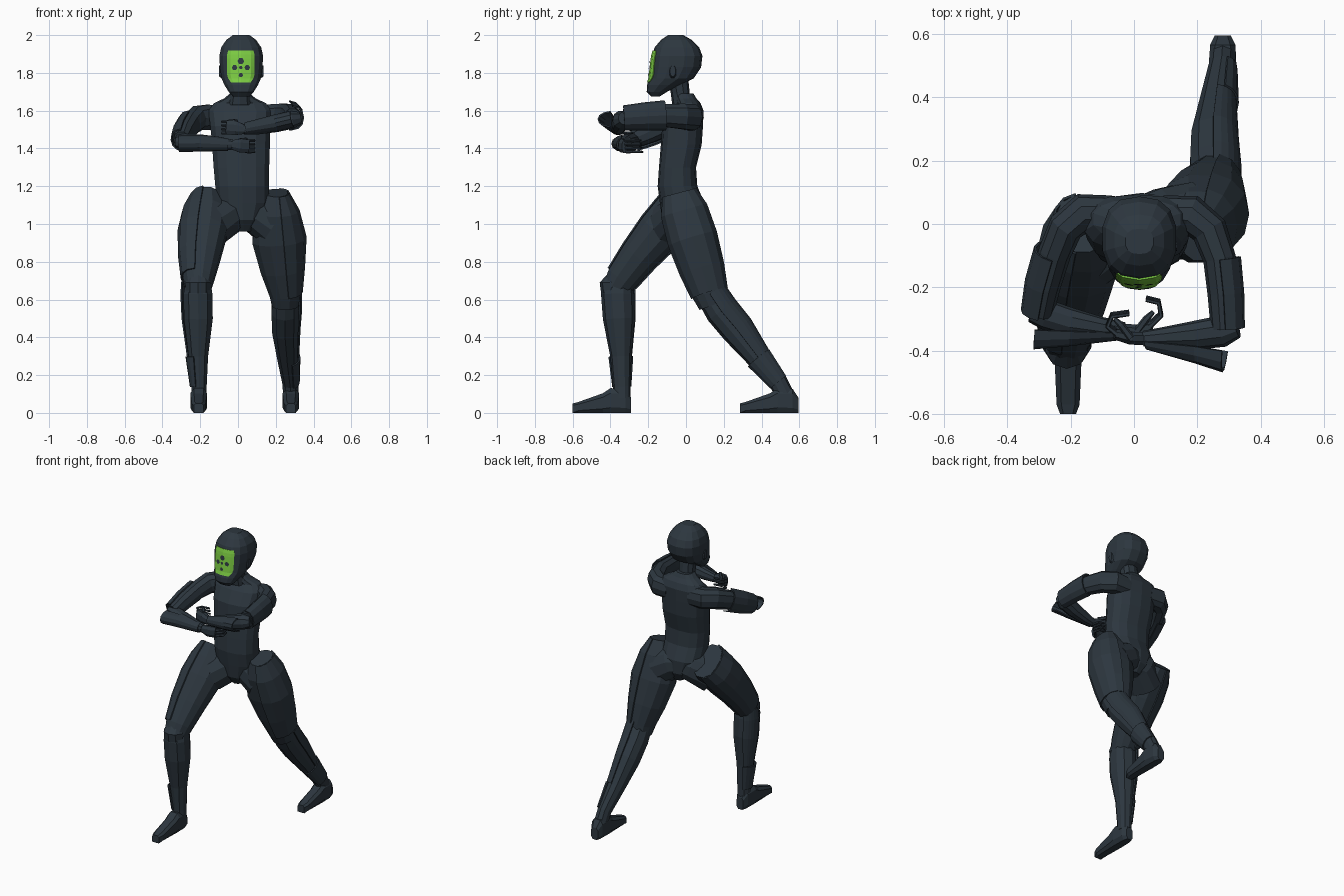
import bpy, bmesh, math
from mathutils import Vector
from mathutils.bvhtree import BVHTree


def material(name, rgb):
    m = bpy.data.materials.new(name)
    m.diffuse_color = (*rgb, 1)
    return m


SLATE = material("dark slate", (0.026, 0.038, 0.050))
GREEN = material("lime green", (0.20, 0.60, 0.055))
X, Y, Z = (1, 0, 0), (0, 1, 0), (0, 0, 1)


def finish(name, bm, mat, fix=True):
    if fix:
        bmesh.ops.recalc_face_normals(bm, faces=bm.faces)
    me = bpy.data.meshes.new(name)
    bm.to_mesh(me)
    bm.free()
    me.materials.append(mat)
    ob = bpy.data.objects.new(name, me)
    bpy.context.collection.objects.link(ob)
    return ob


def loft(name, rings, side=X, n=10, power=0.9, axis=None, arc=None, grow=0.0):
    """Skin rings (x, y, z, half width, half depth); arc gives an open guard plate."""
    pts = [Vector(r[:3]) for r in rings]
    bm, rows = bmesh.new(), []
    for i, r in enumerate(rings):
        t = Vector(axis) if axis else pts[min(i + 1, len(pts) - 1)] - pts[max(i - 1, 0)]
        t.normalize()
        u = Vector(side)
        u = (u - t * u.dot(t)).normalized()
        v = t.cross(u)
        if arc:
            angs = [math.radians(arc[0] + (arc[1] - arc[0]) * k / 6) for k in range(7)]
        else:
            angs = [2 * math.pi * (k + 0.5) / n for k in range(n)]
        sup = lambda q: math.copysign(abs(q) ** power, q)
        rows.append([bm.verts.new(pts[i] + u * (r[3] + grow) * sup(math.cos(a))
                                  + v * (r[4] + grow) * sup(math.sin(a))) for a in angs])
    count = len(rows[0])
    for a, b in zip(rows, rows[1:]):
        for k in range(count - 1 if arc else count):
            j = (k + 1) % count
            bm.faces.new((a[k], a[j], b[j], b[k]))
    if not arc:
        bm.faces.new(rows[0])
        bm.faces.new(rows[-1])
    ob = finish(name, bm, SLATE)
    if arc:
        mod = ob.modifiers.new("thickness", "SOLIDIFY")
        mod.thickness = 0.008
        mod.offset = 0
    return ob


# Torso and neck
loft("torso", [(.03, -.01, .96, .04, .07), (.027, -.015, 1.02, .10, .11), (.024, -.02, 1.11, .14, .118),
               (.022, -.045, 1.2, .145, .105), (.018, -.045, 1.3, .15, .098), (.016, -.025, 1.42, .156, .108),
               (.012, -.018, 1.52, .162, .108), (.01, .005, 1.6, .17, .088), (.01, .015, 1.64, .14, .062),
               (.01, .0, 1.665, .085, .055), (.01, -.01, 1.69, .055, .05)], n=14, power=.8, axis=Z)
loft("neck", [(.01, -.015, 1.63, .065, .058), (.012, -.03, 1.69, .054, .05), (.015, -.045, 1.79, .058, .055)], axis=Z)

# Helmet: z, half width, front y, back y
head_rows = [(1.675, .045, -.185, -.14), (1.70, .068, -.208, -.10), (1.735, .09, -.206, -.03), (1.77, .106, -.194, .04),
             (1.83, .115, -.187, .08), (1.89, .118, -.180, .087), (1.935, .108, -.166, .07),
             (1.975, .08, -.132, .03), (2.0, .045, -.095, -.015)]
head = loft("helmet", [(.017, (f + b) / 2, z, w, (b - f) / 2) for z, w, f, b in head_rows],
            n=14, power=.8, axis=Z)
for s in (-1, 1):
    loft("ear_pod", [(.017 + s * .09, -.07, 1.80, .04, .025), (.017 + s * .118, -.07, 1.81, .03, .015)], side=Z, axis=X)

# Visor and its dark spots, projected on the helmet front
tmp = bmesh.new()
tmp.from_mesh(head.data)
bvh = BVHTree.FromBMesh(tmp)
tmp.free()


def on_face(x, z, lift):
    hit = bvh.ray_cast(Vector((x, -1, z)), Vector(Y))[0]
    return Vector((x, hit.y - lift, z))


bm = bmesh.new()
grid = []
for j in range(9):
    z = 1.750 + .168 * j / 8
    half = .073 - (.020 if j == 0 else .006 if j in (1, 8) else 0)
    grid.append([bm.verts.new(on_face(.015 + half * (i - 4) / 4, z, .006)) for i in range(9)])
for a, b in zip(grid, grid[1:]):
    for i in range(8):
        bm.faces.new((a[i], a[i + 1], b[i + 1], b[i]))
visor = finish("visor", bm, GREEN, False)
mod = visor.modifiers.new("thickness", "SOLIDIFY")
mod.thickness = .008
mod.offset = -1
for x, z, r in [(.015, 1.862, .018), (-.018, 1.828, .015), (.049, 1.828, .015), (.015, 1.828, .010), (.015, 1.788, .012)]:
    bm = bmesh.new()
    bm.faces.new([bm.verts.new(on_face(x + r * math.cos(k * math.pi / 3), z + r * math.sin(k * math.pi / 3), .010))
                  for k in range(6)])
    finish("visor_spot", bm, SLATE, False)

# Arms: upper arm, forearm, guards
arms = {
    "left": ([(.09, .035, 1.56, .065, .055), (.18, .03, 1.565, .072, .062), (.238, -.02, 1.57, .070, .058),
              (.27, -.11, 1.575, .064, .052), (.282, -.22, 1.57, .058, .05), (.288, -.33, 1.562, .05, .046)],
             [(.325, -.325, 1.56, .035, .035), (.28, -.338, 1.552, .05, .05), (.2, -.35, 1.532, .048, .046),
              (.1, -.358, 1.51, .038, .034), (.03, -.362, 1.5, .028, .025)],
             [(.29, -.375, 1.555, .042, .09), (.2, -.365, 1.535, .042, .072), (.04, -.362, 1.505, .03, .03)], 270),
    "right": ([(-.07, .035, 1.56, .065, .055), (-.16, .035, 1.565, .07, .062), (-.215, -.01, 1.56, .068, .056),
               (-.25, -.09, 1.53, .062, .052), (-.28, -.19, 1.485, .058, .05), (-.298, -.28, 1.445, .048, .044)],
              [(-.325, -.275, 1.437, .035, .035), (-.28, -.285, 1.434, .046, .048), (-.2, -.31, 1.43, .046, .046),
               (-.1, -.328, 1.425, .038, .034), (-.03, -.335, 1.42, .028, .025)],
              [(-.31, -.31, 1.425, .042, .082), (-.2, -.32, 1.428, .042, .062), (-.05, -.334, 1.42, .03, .03)], 90)}
for s, (upper, fore, plate, mid) in arms.items():
    loft(s + "_upper_arm", upper, side=Z)
    loft(s + "_forearm", fore, side=Z)
    loft(s + "_forearm_guard", plate, side=Z, arc=(mid - 75, mid + 75))
    loft(s + "_upper_arm_guard", upper[3:], side=Z, arc=(mid - 90, mid + 90), grow=.012)

# Hands with curled fingers
hands = {
    "left": ([(.035, -.362, 1.5, .026, .022), (-.01, -.36, 1.508, .04, .022), (-.06, -.348, 1.512, .04, .018)],
             [(-.055, -.348), (-.083, -.325), (-.07, -.293), (-.015, -.285)], 1.512, -1),
    "right": ([(-.035, -.335, 1.42, .026, .022), (.01, -.338, 1.415, .038, .022), (.055, -.322, 1.412, .038, .018)],
              [(.05, -.324), (.085, -.29), (.078, -.25), (.038, -.24)], 1.412, 1)}
for s, (palm, path, zc, d) in hands.items():
    loft(s + "_palm", palm, side=Z, n=8)
    for k in range(4):
        z = zc + .030 - .02 * k
        loft(s + "_finger", [(x, y + .003 * k, z, .009 - .001 * i, .009 - .001 * i)
                             for i, (x, y) in enumerate(path)], side=Z, n=6)
    x, y, _, _, _ = palm[1]
    loft(s + "_thumb", [(x, y, zc + .03, .013, .013), (x + d * .03, y + .04, zc + .035, .011, .011),
                        (x + d * .05, y + .06, zc + .025, .007, .007)], side=Z, n=6)

# Legs: thigh, shin, guards; mid is the outward side of the plates
legs = {
    "left": ([(.205, -.035, 1.165, .06, .085), (.205, -.01, 1.07, .112, .12), (.213, .035, .92, .142, .128),
              (.232, .085, .76, .115, .115), (.25, .125, .63, .085, .094), (.25, .145, .57, .072, .08)],
             [(.25, .125, .63, .07, .075), (.25, .185, .54, .076, .085), (.25, .27, .44, .072, .085),
              (.262, .385, .29, .055, .063), (.277, .49, .16, .043, .05), (.28, .53, .08, .043, .05)], 0),
    "right": ([(-.165, .0, 1.12, .085, .12), (-.17, -.06, 1.05, .12, .125), (-.183, -.14, .96, .128, .12),
               (-.2, -.25, .83, .11, .102), (-.21, -.34, .71, .085, .087), (-.212, -.375, .655, .07, .072)],
              [(-.212, -.355, .70, .068, .07), (-.212, -.362, .63, .08, .088), (-.21, -.355, .5, .08, .085),
               (-.21, -.345, .3, .054, .056), (-.206, -.34, .14, .042, .047), (-.206, -.34, .08, .042, .047)], 180)}
for s, (thigh, shin, mid) in legs.items():
    loft(s + "_thigh", thigh, n=12)
    loft(s + "_shin", shin)
    loft(s + "_thigh_guard", thigh[:5], arc=(mid - 80, mid + 80), grow=.005)
    calf = [(x, y, z, a + g, b + g) for (x, y, z, a, b), g in zip(shin[:4], (.016, .009, .005, .003))]
    loft(s + "_calf_guard", calf, arc=(180, 250) if mid else (270, 360))
    cuff = [(x, y, z, a + g, b + g) for (x, y, z, a, b), g in zip(shin[3:5], (.010, .003))]
    loft(s + "_ankle_guard", cuff, arc=(mid - 70, mid + 70))
# Pelvis flowing into both thighs
loft("left_hip", [(.02, -.015, 1.07, .10, .10), (.09, .0, 1.055, .105, .115), (.18, .01, 1.0, .12, .125)], side=Z, n=12)
loft("right_hip", [(.03, -.015, 1.07, .10, .10), (-.04, -.02, 1.055, .105, .115), (-.14, -.08, 1.0, .12, .125)], side=Z, n=12)
# Knee cap of the bent leg
loft("right_knee", [(-.212, -.36, .73, .05, .06), (-.212, -.375, .69, .07, .082), (-.212, -.365, .6, .07, .08)], axis=(0, 0, -1))

# Feet: toe to heel, half width
foot = [(0, .026, .026), (.03, .038, .030), (.16, .044, .054), (.20, .046, .068), (.28, .042, .066), (.31, .026, .042)]
for s, x, y0 in (("left", .28, .285), ("right", -.208, -.6)):
    loft(s + "_foot", [(x, y0 + d, b * .97, w, b) for d, w, b in foot], axis=Y, n=8, power=.6)

# Rest the soles exactly on the ground
bpy.context.view_layer.update()
for ob in bpy.context.collection.objects:
    if ob.name.endswith("_foot"):
        for v in ob.data.vertices:
            v.co.z = max(v.co.z, 0) if v.co.z > .012 else 0
